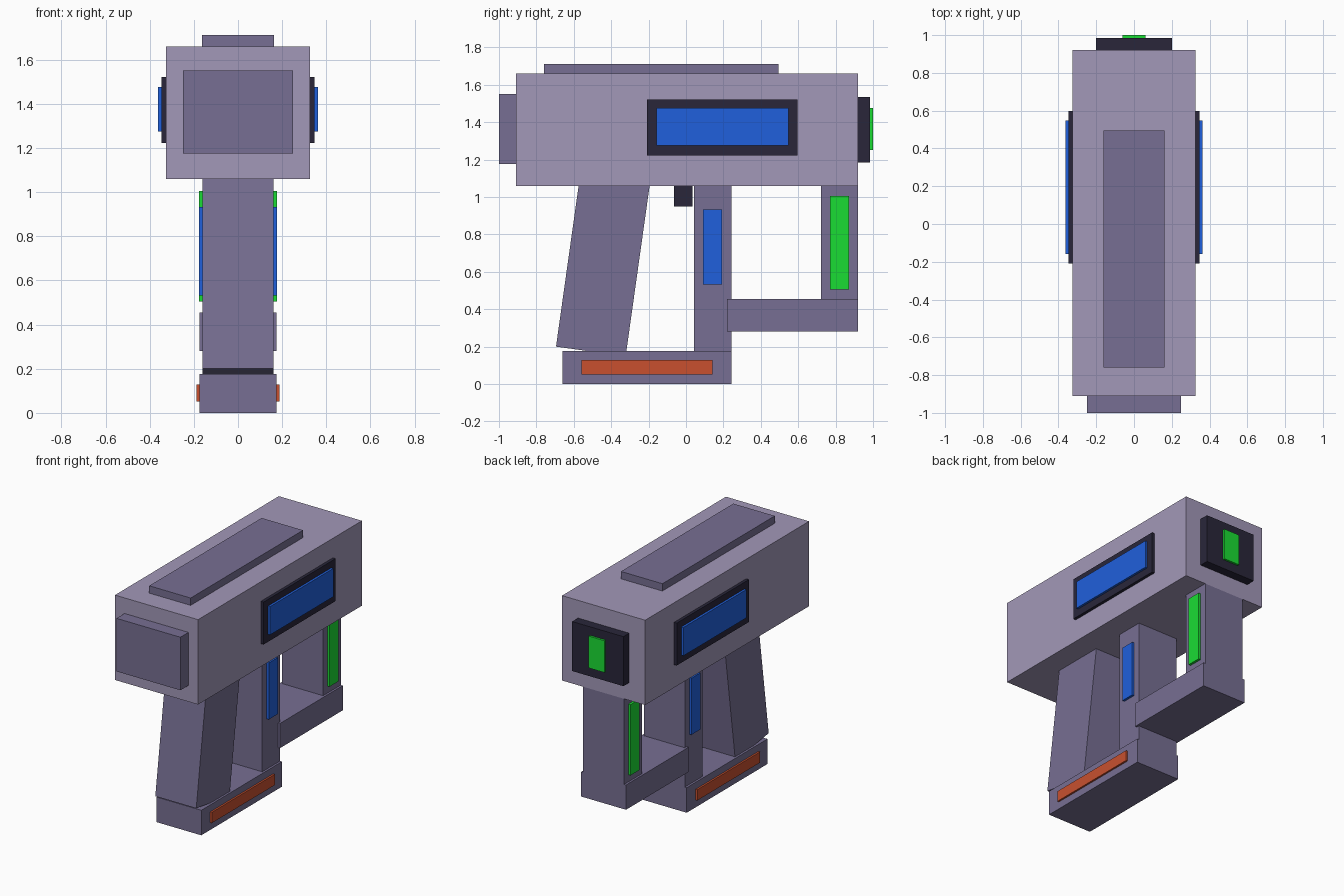
import bpy
import math
from mathutils import Matrix, Vector

if "Cube" in bpy.data.objects:
    bpy.data.objects.remove(bpy.data.objects["Cube"])


def material(name, hex_code):
    """Material from an sRGB hex colour, stored as linear values."""
    srgb = [int(hex_code[i:i + 2], 16) / 255 for i in (0, 2, 4)]
    linear = [c / 12.92 if c <= 0.04045 else ((c + 0.055) / 1.055) ** 2.4 for c in srgb]
    mat = bpy.data.materials.new(name)
    mat.diffuse_color = (*linear, 1)
    mat.use_nodes = True
    mat.node_tree.nodes["Principled BSDF"].inputs["Base Color"].default_value = mat.diffuse_color
    return mat


LIGHT = material("light_shell", "A298B8")
SHELL = material("dark_shell", "776F93")
BLACK = material("black_trim", "29263A")
BLUE = material("blue_panel", "2060DC")
GREEN = material("green_panel", "1ADC34")
ORANGE = material("orange_panel", "C8502F")


def box(name, x, y, z, mat):
    """Box between (min, max) ranges on each axis."""
    bpy.ops.mesh.primitive_cube_add(size=1)
    obj = bpy.context.object
    obj.name = name
    ranges = (x, y, z)
    size = [b - a for a, b in ranges]
    centre = Vector([(a + b) / 2 for a, b in ranges])
    obj.data.transform(Matrix.Translation(centre) @ Matrix.Diagonal((*size, 1)))
    obj.data.materials.append(mat)
    return obj


def centred(name, half_width, y, z, mat):
    return box(name, (-half_width, half_width), y, z, mat)


def side_pair(name, x, y, z, mat):
    """Plate on the right side, mirrored to the left."""
    obj = box(name, x, y, z, mat)
    mirror = obj.modifiers.new("mirror", 'MIRROR')
    mirror.use_axis[0] = True
    return obj


# Main housing, top rail and muzzle block
centred("main_body", 0.325, (-0.91, 0.92), (1.06, 1.66), LIGHT)
centred("top_rail", 0.162, (-0.76, 0.495), (1.66, 1.712), SHELL)
centred("muzzle_block", 0.25, (-1.0, -0.91), (1.175, 1.55), SHELL)

# Rear display
centred("rear_plate", 0.2, (0.92, 0.985), (1.185, 1.535), BLACK)
centred("rear_light", 0.062, (0.985, 1.0), (1.25, 1.475), GREEN)

# Side displays
side_pair("side_frame", (0.325, 0.346), (-0.208, 0.597), (1.222, 1.522), BLACK)
side_pair("side_screen", (0.346, 0.362), (-0.158, 0.547), (1.275, 1.475), BLUE)

# Slanted front grip, tilted about its lower front corner
grip = centred("front_grip", 0.16, (0, 0.376), (0, 0.92), SHELL)
grip.data.transform(Matrix.Translation((0, -0.695, 0.2))
                    @ Matrix.Rotation(math.radians(-8), 4, 'X'))

# Trigger
centred("trigger", 0.06, (-0.065, 0.035), (0.95, 1.06), BLACK)

# Base, middle post and rear handle loop
centred("base", 0.175, (-0.66, 0.242), (0, 0.177), SHELL)
centred("middle_post", 0.16, (0.042, 0.242), (0.177, 1.06), SHELL)
centred("lower_arm", 0.175, (0.22, 0.92), (0.28, 0.455), SHELL)
centred("rear_post", 0.16, (0.722, 0.92), (0.455, 1.06), SHELL)

# Coloured inlays on both sides
side_pair("base_strip", (0.175, 0.188), (-0.56, 0.142), (0.052, 0.128), ORANGE)
side_pair("middle_inlay", (0.16, 0.177), (0.092, 0.192), (0.532, 0.932), BLUE)
side_pair("rear_inlay", (0.16, 0.177), (0.77, 0.872), (0.505, 1.005), GREEN)
